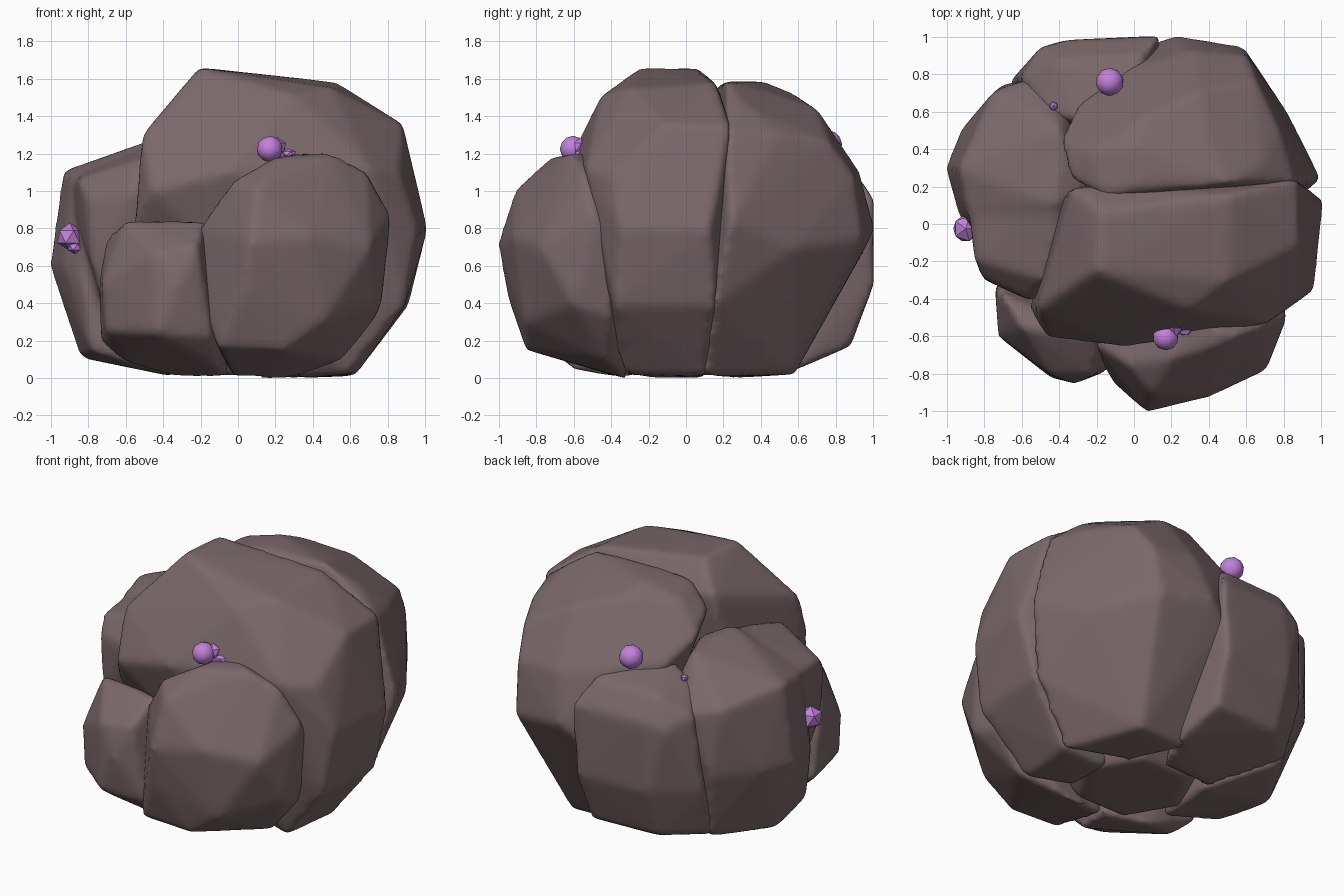
import bpy, bmesh, math
from mathutils import Vector


def material(name, rgb):
    m = bpy.data.materials.new(name)
    m.diffuse_color = (*rgb, 1)
    return m


STONE = material("brown_stone", (0.197, 0.139, 0.144))
CRYSTAL = material("purple_crystal", (0.54, 0.22, 0.70))


def rock(name, *lumps, grow=1.02, soft=7):
    """Boulder: convex hulls of corner points, fused and softened at the edges."""
    whole = bmesh.new()
    me = bpy.data.meshes.new(name)
    for pts in lumps:
        bm = bmesh.new()
        mid = sum((Vector(p) for p in pts), Vector()) / len(pts)
        for p in pts:
            bm.verts.new(mid + (Vector(p) - mid) * grow)
        res = bmesh.ops.convex_hull(bm, input=bm.verts)
        inner = [v for v in res["geom_interior"] if isinstance(v, bmesh.types.BMVert)]
        bmesh.ops.delete(bm, geom=inner, context='VERTS')
        bmesh.ops.recalc_face_normals(bm, faces=bm.faces)
        bm.to_mesh(me)
        bm.free()
        whole.from_mesh(me)
    whole.to_mesh(me)
    whole.free()
    ob = bpy.data.objects.new(name, me)
    bpy.context.collection.objects.link(ob)
    me.materials.append(STONE)
    rm = ob.modifiers.new("remesh", 'REMESH')
    rm.mode = 'VOXEL'
    rm.voxel_size = 0.025
    rm.use_smooth_shade = True
    sm = ob.modifiers.new("soften", 'SMOOTH')
    sm.factor = 0.5
    sm.iterations = soft
    return ob


def crystal(name, loc, radius, stretch=(1, 1, 1), smooth=True):
    bpy.ops.mesh.primitive_ico_sphere_add(
        subdivisions=2 if smooth else 1, radius=radius, location=loc)
    ob = bpy.context.object
    ob.name = name
    ob.scale = stretch
    ob.data.materials.append(CRYSTAL)
    if smooth:
        bpy.ops.object.shade_smooth()


# Tallest boulder
rock("main_boulder", [
    (-0.2, -0.25, 1.645), (-0.17, 0.06, 1.645), (0.1, -0.1, 1.6), (0.5, -0.3, 1.54),
    (0.52, 0.15, 1.57), (-0.32, 0.19, 1.48), (-0.5, -0.45, 1.29), (-0.45, -0.6, 1.0),
    (-0.05, -0.65, 1.1), (0.3, -0.45, 1.5), (0.45, -0.54, 1.2), (0.7, -0.53, 1.12),
    (0.87, -0.12, 1.35), (0.85, -0.4, 1.1), (0.86, 0.23, 1.34), (1.0, 0.12, 0.8),
    (0.95, -0.35, 0.8), (0.9, 0.15, 0.4), (0.88, -0.38, 0.4), (-0.54, -0.45, 0.8),
    (-0.42, 0.1, 0.8), (0.58, -0.32, 0.04), (0.62, 0.1, 0.03), (0.33, -0.2, 0.02),
    (0.33, 0.1, 0.02)])

# Boulder behind it on the right
rock("back_right_boulder", [
    (-0.15, 0.15, 1.53), (0.05, 0.22, 1.575), (0.5, 0.22, 1.575), (0.02, 0.42, 1.575),
    (-0.22, 0.4, 1.51), (-0.33, 0.25, 1.43), (0.4, 0.42, 1.53), (0.08, 0.58, 1.51),
    (0.35, 0.7, 1.43), (-0.38, 0.45, 1.32), (-0.3, 0.62, 1.2), (-0.15, 0.71, 1.17),
    (0.68, 0.32, 1.45), (0.77, 0.5, 1.3), (0.65, 0.76, 1.26), (0.85, 0.22, 1.32),
    (0.99, 0.24, 0.85), (0.0, 0.83, 1.15), (0.3, 0.92, 1.1), (0.6, 0.89, 1.08),
    (0.22, 1.0, 0.8), (0.58, 0.94, 0.75), (0.08, 0.95, 0.7), (0.82, 0.58, 0.7),
    (0.88, 0.15, 0.4), (0.43, 0.58, 0.04), (0.08, 0.56, 0.04), (0.62, 0.1, 0.03),
    (0.25, 0.25, 0.02)])

# Low round boulder in front
rock("front_boulder", [
    (-0.2, -0.64, 0.8), (-0.03, -0.75, 1.04), (0.2, -0.72, 1.17), (0.5, -0.62, 1.19),
    (0.3, -0.45, 1.19), (0.68, -0.55, 1.1), (0.65, -0.4, 1.0), (0.81, -0.5, 0.87),
    (0.79, -0.4, 0.75), (0.1, -0.91, 1.0), (0.07, -1.0, 0.72), (0.4, -0.92, 0.75),
    (0.7, -0.78, 0.7), (0.05, -0.95, 0.45), (0.45, -0.86, 0.3), (0.76, -0.6, 0.4),
    (0.73, -0.4, 0.33), (0.55, -0.42, 0.1), (-0.1, -0.85, 0.17), (0.25, -0.85, 0.16),
    (0.3, -0.32, 0.01), (-0.02, -0.34, 0.01), (-0.18, -0.7, 0.4)])

# Small boulder at front left
rock("front_left_boulder", [
    (-0.74, -0.33, 0.5), (-0.7, -0.38, 0.74), (-0.6, -0.55, 0.84), (-0.18, -0.6, 0.84),
    (-0.45, -0.8, 0.66), (-0.22, -0.8, 0.7), (-0.72, -0.6, 0.5), (-0.7, -0.61, 0.25),
    (-0.32, -0.85, 0.5), (-0.44, -0.82, 0.24), (-0.14, -0.78, 0.22), (-0.1, -0.6, 0.05),
    (-0.73, -0.3, 0.2), (-0.6, -0.38, 0.09), (-0.34, -0.26, 0.01), (-0.05, -0.34, 0.01)])

# Left boulder fused with its front shoulder, which overhangs a crevice
rock("left_boulder", [
    (-0.42, 0.1, 1.28), (-0.4, 0.5, 1.25), (-0.93, 0.3, 1.1), (-0.75, 0.7, 1.03),
    (-0.55, 0.77, 0.98), (-0.36, 0.58, 1.1), (-0.89, 0.08, 1.07), (-1.0, 0.3, 0.6),
    (-0.92, 0.5, 0.6), (-0.7, 0.74, 0.6), (-0.93, 0.05, 0.6), (-0.83, -0.12, 0.5),
    (-0.84, 0.25, 0.12), (-0.62, 0.64, 0.15), (-0.78, -0.14, 0.15), (-0.33, 0.28, 0.02),
    (-0.35, -0.14, 0.02), (-0.25, 0.2, 1.2)], [
    (-0.42, 0.15, 1.27), (-0.48, -0.3, 1.18), (-0.88, 0.08, 1.07), (-0.85, -0.19, 1.06),
    (-0.55, -0.41, 1.0), (-0.81, -0.29, 0.97), (-0.78, -0.3, 0.62), (-0.86, -0.06, 0.85),
    (-0.72, -0.28, 0.42), (-0.74, 0.0, 0.4), (-0.35, -0.3, 0.5), (-0.3, 0.1, 1.2)],
    soft=9)

# Rear boulder
rock("rear_boulder", [
    (-0.6, 0.78, 0.98), (-0.3, 0.55, 1.18), (-0.48, 0.6, 1.1), (-0.4, 0.88, 1.1),
    (0.05, 0.9, 1.1), (0.0, 0.7, 1.17), (-0.5, 0.94, 0.92), (0.13, 1.0, 0.95),
    (-0.35, 0.98, 0.95), (0.1, 1.0, 0.5), (-0.4, 0.97, 0.5), (-0.66, 0.76, 0.5),
    (0.08, 0.88, 0.18), (-0.4, 0.86, 0.18), (-0.64, 0.64, 0.17), (0.03, 0.33, 0.02),
    (-0.32, 0.3, 0.02), (0.14, 0.58, 0.05)])

# Hidden core closing the gaps, seen only as the base
rock("core_stone", [
    (r * math.cos(k * math.pi / 3), r * math.sin(k * math.pi / 3), z)
    for k in range(6) for r, z in ((0.35, 0.015), (0.5, 0.22), (0.42, 1.1))], grow=1.0)

# Crystals growing in the crevices
crystal("front_crystal", (0.17, -0.605, 1.225), 0.07)
crystal("front_crystal_shard", (0.21, -0.56, 1.235), 0.05, smooth=False)
crystal("front_crystal_chip", (0.27, -0.565, 1.2), 0.035, (1.2, 1, 0.7), False)
crystal("left_crystal", (-0.9, -0.025, 0.755), 0.078, (0.95, 1, 0.95), False)
crystal("left_crystal_shard", (-0.87, -0.04, 0.70), 0.045, (1, 1, 0.8), False)
crystal("rear_crystal", (-0.13, 0.76, 1.25), 0.075)
crystal("rear_crystal_shard", (-0.07, 0.73, 1.19), 0.05, (1, 1, 0.6), False)
crystal("rear_left_crystal", (-0.43, 0.63, 1.14), 0.025, smooth=False)
